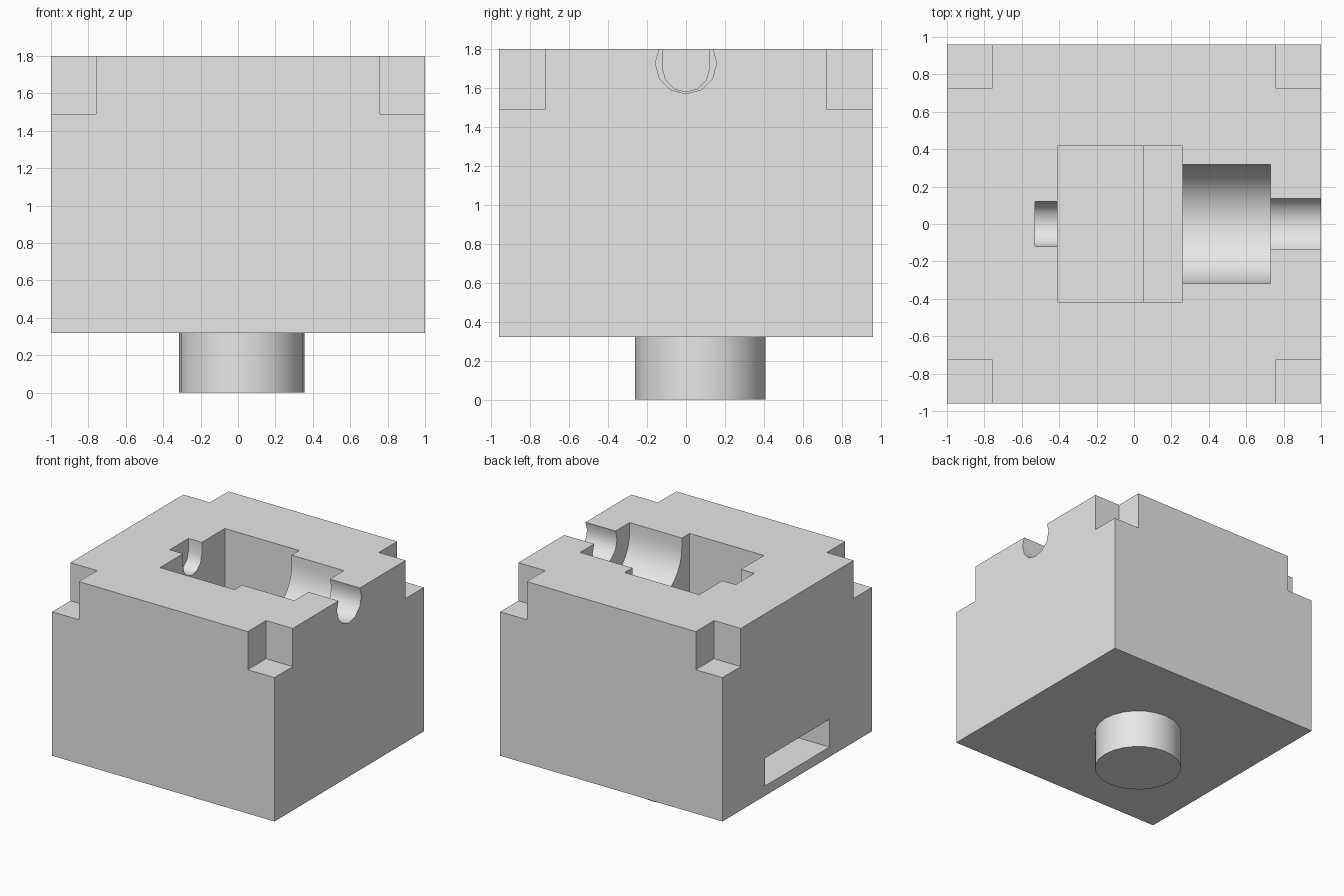
import bpy, bmesh
from math import sin, cos, pi, radians

default = bpy.data.objects.get("Cube")
if default:
    bpy.data.objects.remove(default, do_unlink=True)

grey = bpy.data.materials.new("light grey")
grey.use_nodes = True
colour = (0.8, 0.8, 0.8, 1)
grey.diffuse_color = colour
grey.node_tree.nodes["Principled BSDF"].inputs["Base Color"].default_value = colour


def add_object(name, bm):
    bmesh.ops.recalc_face_normals(bm, faces=bm.faces)
    mesh = bpy.data.meshes.new(name)
    bm.to_mesh(mesh)
    bm.free()
    mesh.materials.append(grey)
    obj = bpy.data.objects.new(name, mesh)
    bpy.context.collection.objects.link(obj)
    return obj


def prism(name, points, offset):
    """Extrude a closed outline along an offset."""
    bm = bmesh.new()
    face = bm.faces.new([bm.verts.new(p) for p in points])
    new = bmesh.ops.extrude_face_region(bm, geom=[face])["geom"]
    verts = [g for g in new if isinstance(g, bmesh.types.BMVert)]
    bmesh.ops.translate(bm, vec=offset, verts=verts)
    return add_object(name, bm)


def box(name, x0, x1, y0, y1, z0, z1):
    outline = [(x0, y0, z0), (x1, y0, z0), (x1, y1, z0), (x0, y1, z0)]
    return prism(name, outline, (0, 0, z1 - z0))


def channel(name, x0, x1, r, z, sides, open_top):
    """Round-bottomed channel along x, with straight walls if open_top."""
    count = sides // 2 + 1 if open_top else sides
    angles = [pi + 2 * pi * i / sides for i in range(count)]
    outline = [(x0, r * cos(a), z + r * sin(a)) for a in angles]
    if open_top:
        outline += [(x0, r, TOP + 0.1), (x0, -r, TOP + 0.1)]
    return prism(name, outline, (x1 - x0, 0, 0))


def smooth(obj):
    bpy.ops.object.select_all(action="DESELECT")
    obj.select_set(True)
    bpy.context.view_layer.objects.active = obj
    bpy.ops.object.shade_smooth_by_angle(angle=radians(35))


BOTTOM, TOP, HALF_Y, POCKET_Y = 0.32, 1.8, 0.96, 0.416

# Main block
block = box("housing_block", -1, 1, -HALF_Y, HALF_Y, BOTTOM, TOP)

# Central pocket, side slot and the stepped round channels
cutters = [
    box("pocket_cutter", -0.41, 0.26, -POCKET_Y, POCKET_Y, 0.5, TOP + 0.1),
    box("slot_cutter", -1.1, 0.05, -POCKET_Y, POCKET_Y, 0.4, 0.625),
    channel("wide_channel_cutter", 0.2, 0.73, 0.318, 1.72, 32, True),
    channel("exit_channel_cutter", 0.7, 1.1, 0.157, 1.727, 12, False),
    channel("small_channel_cutter", -0.53, -0.35, 0.12, 1.7, 12, True),
]

# Corner notches
for sx in (-1, 1):
    for sy in (-1, 1):
        xs = sorted((sx * 0.76, sx * 1.1))
        ys = sorted((sy * 0.725, sy * 1.1))
        cutters.append(box("corner_cutter", *xs, *ys, 1.49, TOP + 0.1))

for cutter in cutters:
    cutter.hide_render = True
    bpy.context.view_layer.objects.active = block
    mod = block.modifiers.new("cut", "BOOLEAN")
    mod.operation = "DIFFERENCE"
    mod.solver = "EXACT"
    mod.object = cutter
    bpy.ops.object.modifier_apply(modifier=mod.name)
    bpy.data.objects.remove(cutter, do_unlink=True)
smooth(block)

# Round peg underneath, slightly off centre
SIDES = 24
ring = [(0.02 + 0.335 * cos(2 * pi * i / SIDES),
         0.072 + 0.335 * sin(2 * pi * i / SIDES), 0) for i in range(SIDES)]
smooth(prism("base_peg", ring, (0, 0, BOTTOM)))
